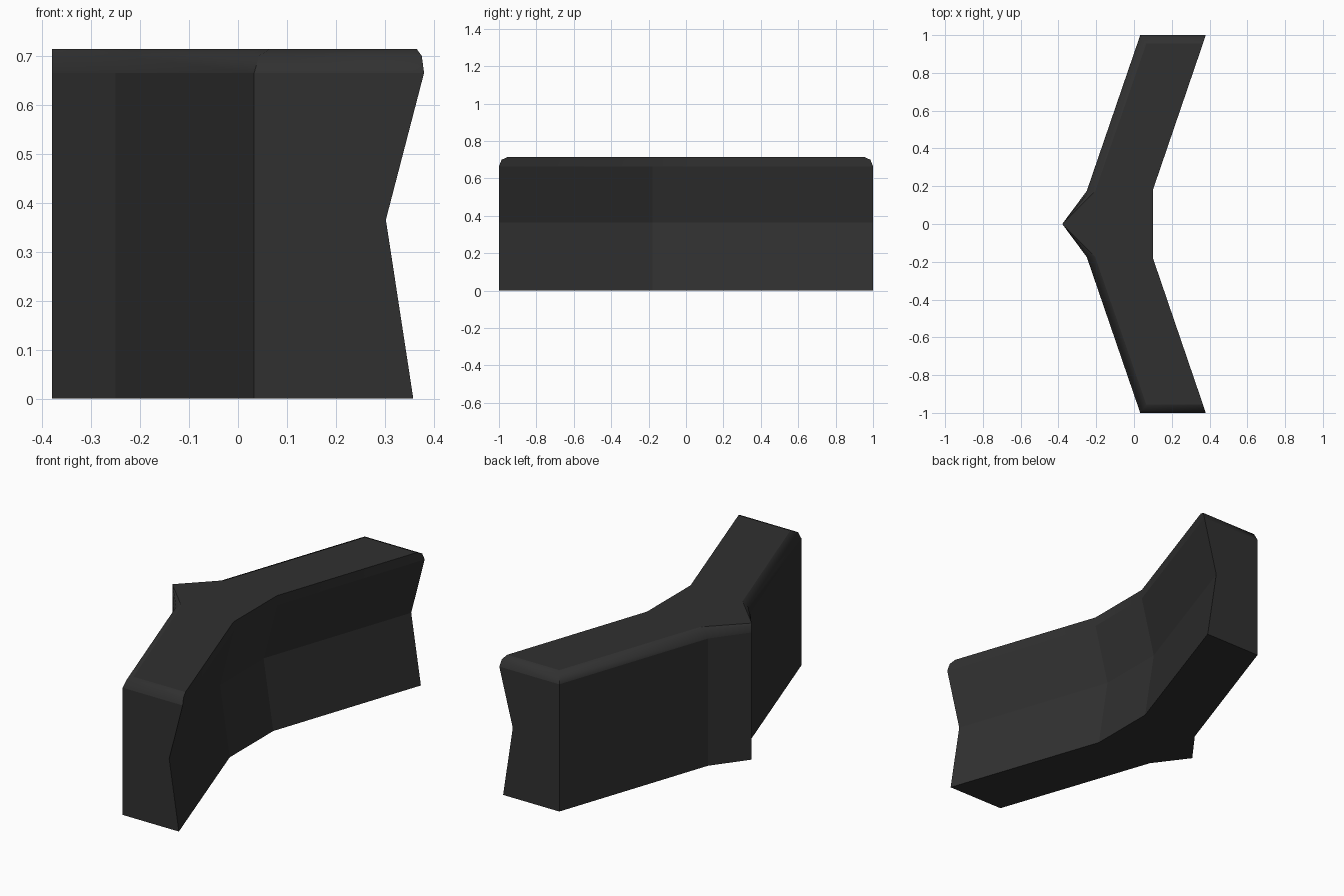
import bpy, bmesh, math

if "Cube" in bpy.data.objects:
    bpy.data.objects.remove(bpy.data.objects["Cube"])

# Horizontal slices: height, shift of the creased inner face, inset of the rounded outer top edge
LEVELS = [(0, -0.022, 0), (0.365, -0.078, 0), (0.665, 0, 0),
          (0.70, 0, 0.014), (0.714, 0, 0.045)]


def outline(shift, inset):
    """Plan outline of the bent wedge, mirrored about y = 0."""
    half = [(-0.25 + inset, 0.175),
            (0.033 + 0.71 * inset, 1 - inset),
            (0.38 + shift - 0.335 * inset, 1 - inset),
            (0.10 + shift, 0.18)]
    return [(-0.38, 0)] + half + [(x, -y) for x, y in reversed(half)]


# Wedge barrier lofted through the slices
bm = bmesh.new()
rings = [[bm.verts.new((x, y, z)) for x, y in outline(s, i)] for z, s, i in LEVELS]
n = len(rings[0])
for k, (a, b) in enumerate(zip(rings, rings[1:])):
    for j in range(n):
        q = (j + 1) % n
        f = bm.faces.new((a[j], a[q], b[q], b[j]))
        f.smooth = k >= 2          # only the rounded top edge is smooth
caps = [bm.faces.new(rings[0]), bm.faces.new(rings[-1])]
bmesh.ops.triangulate(bm, faces=caps)
bmesh.ops.recalc_face_normals(bm, faces=bm.faces[:])
for e in bm.edges:
    if len(e.link_faces) == 2 and e.calc_face_angle(0) > math.radians(45):
        e.smooth = False

mesh = bpy.data.meshes.new("wedge_barrier")
bm.to_mesh(mesh)
bm.free()
obj = bpy.data.objects.new("wedge_barrier", mesh)
bpy.context.collection.objects.link(obj)

# Dark grey paint
mat = bpy.data.materials.new("dark_grey")
mat.diffuse_color = (0.03, 0.03, 0.03, 1)
mat.use_nodes = True
mat.node_tree.nodes["Principled BSDF"].inputs["Base Color"].default_value = mat.diffuse_color
mesh.materials.append(mat)
